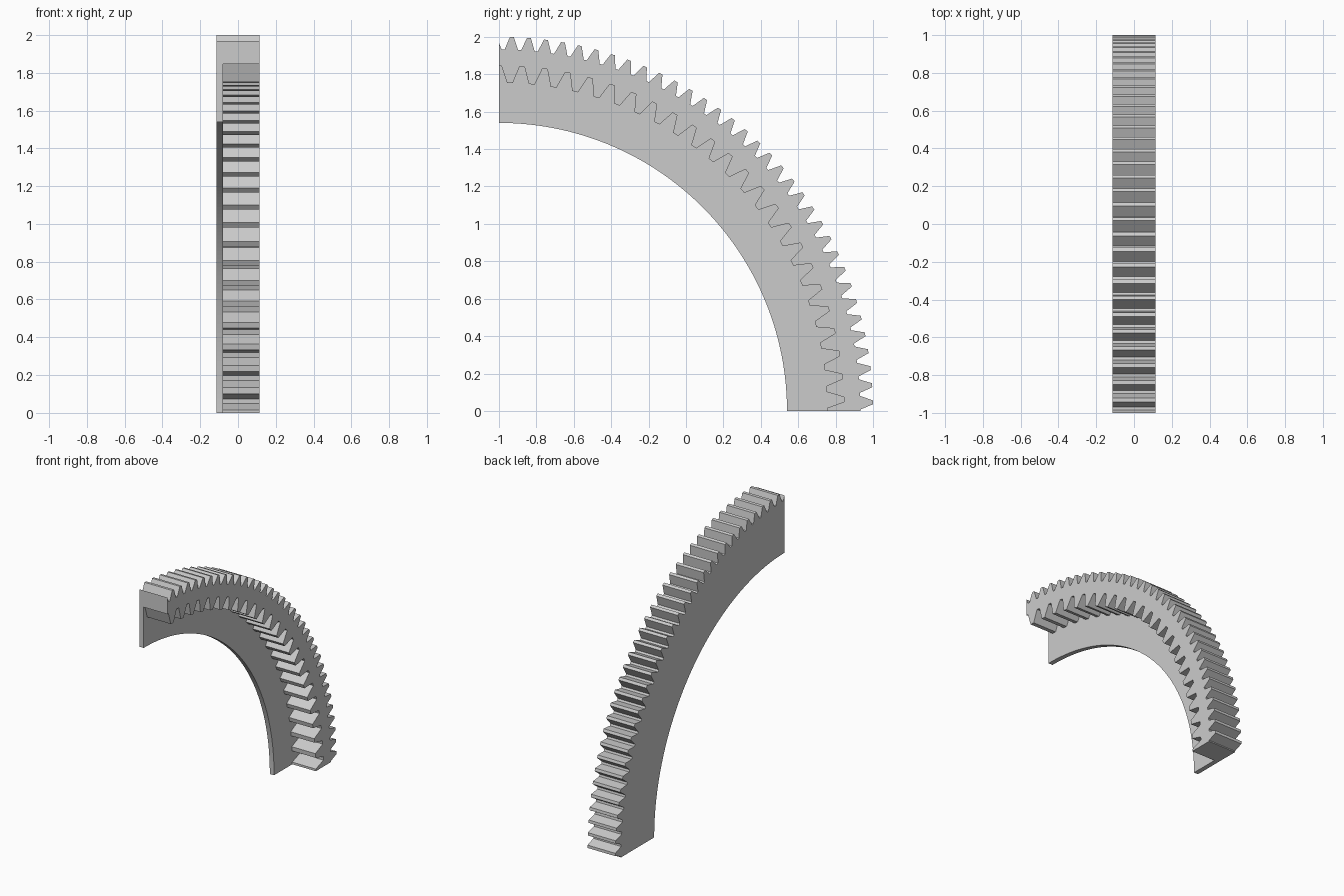
import bpy
import bmesh
from math import sin, cos, pi

cube = bpy.data.objects.get("Cube")
if cube:
    bpy.data.objects.remove(cube, do_unlink=True)

QUARTER = pi / 2
BACK_X, STEP_X, FRONT_X = -0.115, -0.08, 0.115

steel = bpy.data.materials.new("plain_grey")
steel.use_nodes = True
grey = (0.6, 0.6, 0.6, 1)
steel.diffuse_color = grey
steel.node_tree.nodes["Principled BSDF"].inputs["Base Color"].default_value = grey


def toothed_arc(pitch, first, tip, root, tip_half, root_half):
    """Quarter arc of trapezoid teeth as (angle, radius), cut off at both ends."""
    a, b = tip_half / tip, pitch / 2 - root_half / root
    corners = []
    k = -1
    while first + k * pitch < QUARTER + pitch:
        mid = first + k * pitch
        corners += [(mid - b, root), (mid - a, tip), (mid + a, tip), (mid + b, root)]
        k += 1

    def radius_at(angle):
        for (t0, r0), (t1, r1) in zip(corners, corners[1:]):
            if t0 <= angle <= t1:
                return r0 + (r1 - r0) * (angle - t0) / (t1 - t0)

    eps = 1e-4
    inside = [c for c in corners if eps < c[0] < QUARTER - eps]
    return [(0, radius_at(0))] + inside + [(QUARTER, radius_at(QUARTER))]


def plain_arc(radius, steps=96):
    return [(QUARTER * i / steps, radius) for i in range(steps + 1)]


def arc_slab(name, outer, inner, x0, x1):
    """Extrude the band between two arcs along x."""
    bm = bmesh.new()
    outline = outer + inner[::-1]
    verts = [bm.verts.new((x0, r * cos(t) - 1, r * sin(t))) for t, r in outline]
    face = bm.faces.new(verts)
    grown = bmesh.ops.extrude_face_region(bm, geom=[face], use_keep_orig=True)
    moved = [g for g in grown["geom"] if isinstance(g, bmesh.types.BMVert)]
    bmesh.ops.translate(bm, verts=moved, vec=(x1 - x0, 0, 0))
    bmesh.ops.recalc_face_normals(bm, faces=bm.faces)
    mesh = bpy.data.meshes.new(name)
    bm.to_mesh(mesh)
    bm.free()
    mesh.materials.append(steel)
    obj = bpy.data.objects.new(name, mesh)
    bpy.context.collection.objects.link(obj)
    return obj


# Fine outer teeth start on a gap, coarse inner teeth start on a tooth
outer_pitch = 2 * pi / 137
inner_pitch = 2 * pi / 94
outer_teeth = toothed_arc(outer_pitch, outer_pitch / 2, 2.0, 1.932, 0.0105, 0.008)
inner_teeth = toothed_arc(inner_pitch, 0, 1.755, 1.845, 0.016, 0.013)

# Toothed ring segment, and the wider flat plate behind it
arc_slab("gear_ring_segment", outer_teeth, inner_teeth, STEP_X, FRONT_X)
arc_slab("back_plate", outer_teeth, plain_arc(1.54), BACK_X, STEP_X)
